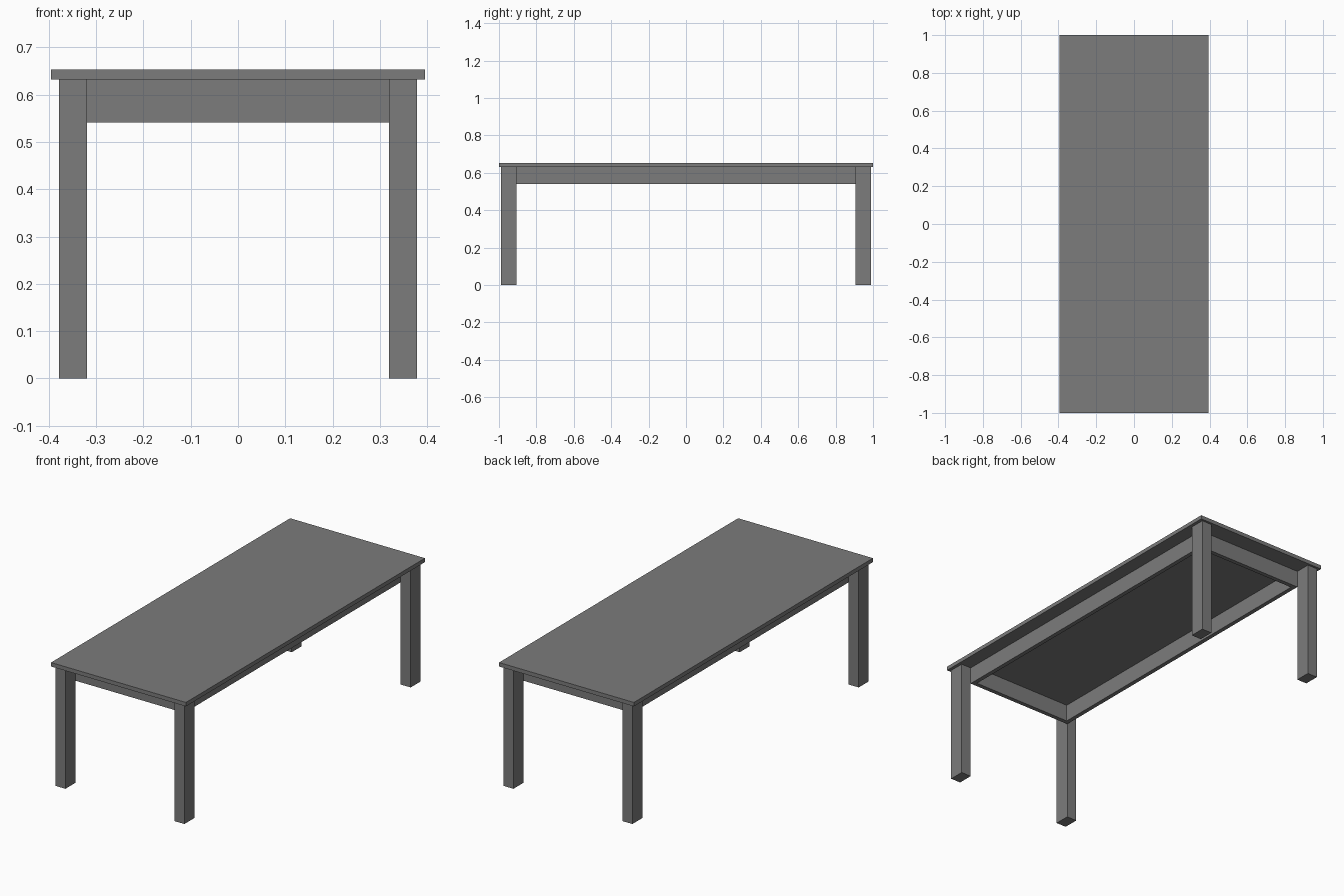
import bpy

if "Cube" in bpy.data.objects:
    bpy.data.objects.remove(bpy.data.objects["Cube"])

# Dark grey finish for every part
grey = bpy.data.materials.new("dark_grey")
grey.diffuse_color = (0.2, 0.2, 0.2, 1)
grey.use_nodes = True
grey.node_tree.nodes["Principled BSDF"].inputs["Base Color"].default_value = grey.diffuse_color

def box(name, x0, x1, y0, y1, z0, z1):
    bpy.ops.mesh.primitive_cube_add(size=1, location=((x0+x1)/2, (y0+y1)/2, (z0+z1)/2))
    o = bpy.context.object
    o.name = name
    o.scale = (x1-x0, y1-y0, z1-z0)
    bpy.ops.object.transform_apply(location=True, rotation=False, scale=True)
    o.data.materials.append(grey)
    return o

LX, LY = 0.319, 0.905      # inner corner of the legs, outer corner of the apron frame
TOP, LOW, T = 0.632, 0.541, 0.023

# Table top
box("table_top", -0.395, 0.395, -1, 1, TOP, 0.653)

# Four legs, mirrored from one corner
legs = box("legs", LX, 0.378, LY, 0.988, 0, TOP)
mirror = legs.modifiers.new("Mirror", 'MIRROR')
mirror.use_axis = (True, True, False)

# Apron frame, set inside the legs and touching their inner corners
for name, s in (("right", 1), ("left", -1)):
    x = sorted((s*(LX-T), s*LX))
    box(name + "_apron", x[0], x[1], -LY, LY, LOW, TOP)
for name, s in (("back", 1), ("front", -1)):
    y = sorted((s*(LY-T), s*LY))
    box(name + "_apron", -LX+T, LX-T, y[0], y[1], LOW, TOP)
